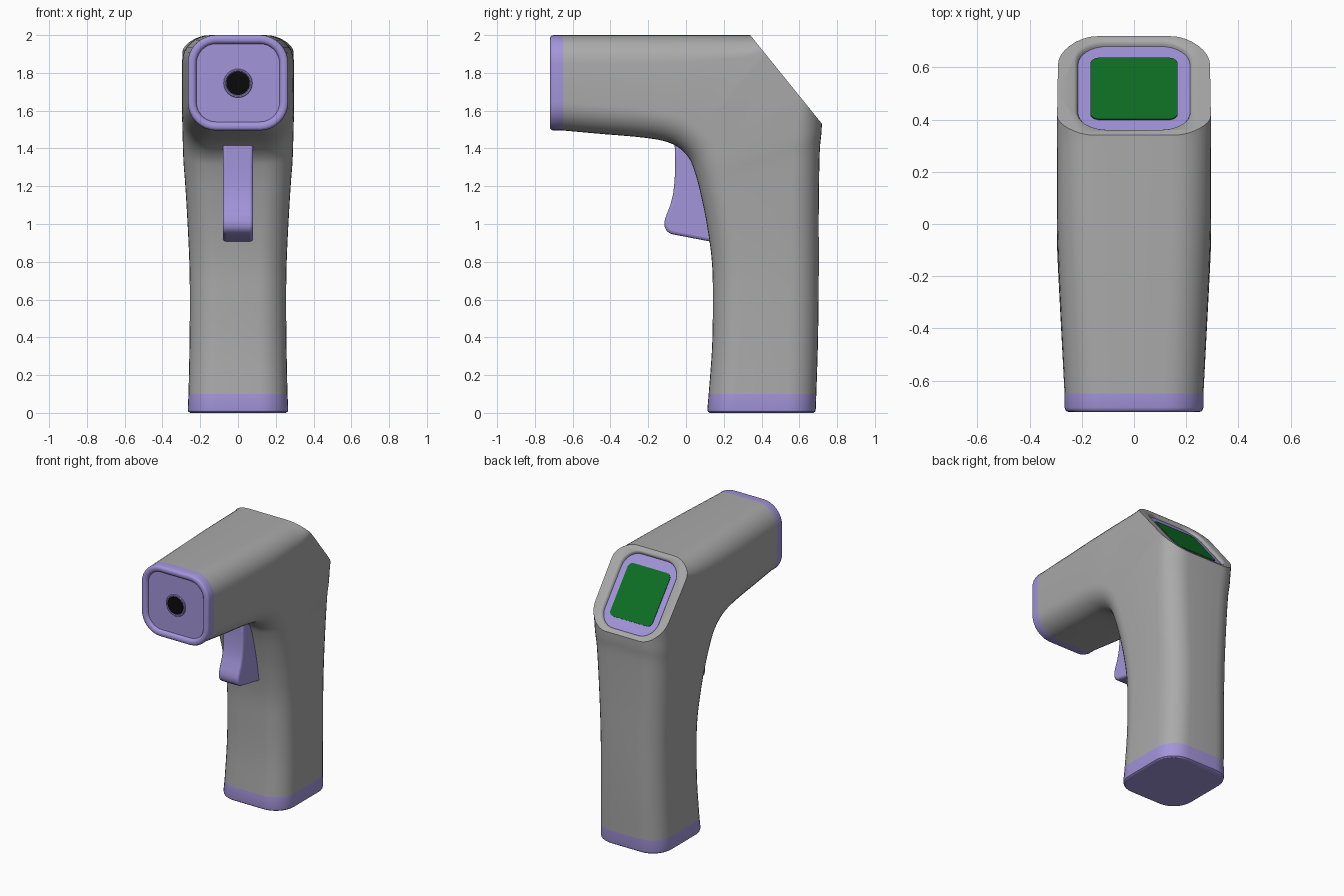
import bpy, bmesh, math
from mathutils import Vector

if "Cube" in bpy.data.objects:
    bpy.data.objects.remove(bpy.data.objects["Cube"])

X, Y, Z = Vector((1, 0, 0)), Vector((0, 1, 0)), Vector((0, 0, 1))


def material(name, rgb):
    m = bpy.data.materials.new(name)
    m.diffuse_color = (*rgb, 1)
    m.use_nodes = True
    m.node_tree.nodes["Principled BSDF"].inputs["Base Color"].default_value = m.diffuse_color
    return m


GREY = material("grey plastic", (0.40, 0.40, 0.40))
PURPLE = material("purple plastic", (0.36, 0.30, 0.70))
GREEN = material("screen green", (0.004, 0.16, 0.018))
BLACK = material("lens black", (0.003, 0.003, 0.003))


def rounded(c, u, v, hw, hh, r, n=8):
    """Rounded rectangle ring around c in the plane u, v."""
    pts = []
    for k, (sx, sy) in enumerate([(1, 1), (-1, 1), (-1, -1), (1, -1)]):
        for i in range(n + 1):
            a = math.pi / 2 * (k + i / n)
            pts.append(c + u * (sx * (hw - r) + r * math.cos(a))
                       + v * (sy * (hh - r) + r * math.sin(a)))
    return pts


def loft_bm(rings):
    bm = bmesh.new()
    vs = [[bm.verts.new(p) for p in ring] for ring in rings]
    n = len(vs[0])
    for a, b in zip(vs, vs[1:]):
        for i in range(n):
            bm.faces.new((a[i], a[(i + 1) % n], b[(i + 1) % n], b[i]))
    bm.faces.new(vs[0][::-1])
    bm.faces.new(vs[-1])
    return bm


def finish(name, bm, mat, angle=35):
    bmesh.ops.recalc_face_normals(bm, faces=bm.faces)
    me = bpy.data.meshes.new(name)
    bm.to_mesh(me)
    bm.free()
    me.materials.append(mat)
    ob = bpy.data.objects.new(name, me)
    bpy.context.collection.objects.link(ob)
    smooth(ob, angle)
    return ob


def smooth(ob, angle=35):
    bpy.ops.object.select_all(action='DESELECT')
    ob.select_set(True)
    bpy.context.view_layer.objects.active = ob
    bpy.ops.object.shade_smooth_by_angle(angle=math.radians(angle))


def catmull(p0, p1, p2, p3, t):
    return [0.5 * (2 * b + (c - a) * t + (2 * a - 5 * b + 4 * c - d) * t * t
                   + (3 * b - a - 3 * c + d) * t ** 3)
            for a, b, c, d in zip(p0, p1, p2, p3)]


# Body: sections given by inner (y, z), outer (y, z), half width
keys = [(-.65, 1.495, -.65, 2, .266), (-.45, 1.477, -.42, 2, .277),
        (-.25, 1.46, -.18, 2, .288), (-.12, 1.44, .06, 2, .295),
        (-.04, 1.405, .34, 2, .295), (.015, 1.35, .72, 2, .293),
        (.045, 1.28, .72, 1.55, .289), (.075, 1.17, .708, 1.38, .28),
        (.11, 1.0, .703, 1.08, .268), (.137, .8, .703, .82, .258),
        (.142, .6, .702, .6, .255), (.138, .35, .698, .35, .257),
        (.12, .1, .69, .1, .262)]
rings = []
last = len(keys) - 1
for i in range(last):
    k = [keys[max(0, min(last, i + j))] for j in (-1, 0, 1, 2)]
    for s in range(8 + (i == last - 1)):
        iy, iz, oy, oz, w = catmull(*k, s / 8)
        a, b = Vector((0, iy, iz)), Vector((0, oy, oz))
        rings.append(rounded((a + b) / 2, X, (b - a).normalized(),
                             w, (b - a).length / 2, .15))
bm = loft_bm(rings)

# Slanted cut at the back corner
V = Vector((0, .38, -.47)).normalized()
N = Vector((0, .47, .38)).normalized()
bmesh.ops.recalc_face_normals(bm, faces=bm.faces)
cut = bmesh.ops.bisect_plane(bm, geom=bm.verts[:] + bm.edges[:] + bm.faces[:],
                             plane_co=Vector((0, .34, 2)), plane_no=N, clear_outer=True)
bmesh.ops.holes_fill(bm, edges=[e for e in bm.edges if e.is_boundary], sides=0)
body = finish("body", bm, GREY)

# Recess for the display, with sloping rim
C = Vector((0, .532, 2 - .47 / .38 * .192))
cutter = finish("recess_cutter", loft_bm([
    rounded(C - N * .03, X, V, .212, .258, .11),
    rounded(C - N * .012, X, V, .216, .262, .114),
    rounded(C - N * .004, X, V, .222, .268, .12),
    rounded(C + N * .002, X, V, .232, .278, .13)]), GREY)
cutter.hide_render = True
mod = body.modifiers.new("recess", 'BOOLEAN')
mod.operation = 'DIFFERENCE'
mod.solver = 'EXACT'
mod.object = cutter
bpy.ops.object.select_all(action='DESELECT')
body.select_set(True)
bpy.context.view_layer.objects.active = body
bpy.ops.object.modifier_apply(modifier=mod.name)
bpy.data.objects.remove(cutter)
smooth(body)

# Display surround and screen
finish("display_surround", loft_bm([
    rounded(C + N * h, X, V, .215, .261, .113) for h in (-.034, -.02)]), PURPLE)
finish("screen", loft_bm([
    rounded(C + N * h, X, V, .167, .187, .035) for h in (-.021, -.016)]), GREEN)

# Front cap with raised rim and sunken panel
prof = [(-.65, 0), (-.703, 0), (-.712, .003), (-.718, .009), (-.72, .017),
        (-.72, .027), (-.717, .036), (-.71, .043), (-.70, .046)]
finish("front_cap", loft_bm([
    rounded(Vector((0, y, 1.7475)), X, Z, .266 - d, .2525 - d, .15 - d)
    for y, d in prof]), PURPLE)

# Lens ring and lens
LC = Vector((0, 0, 1.745))


def circle(r, y, n=40):
    return [LC + Y * y + X * r * math.cos(2 * math.pi * i / n)
            + Z * r * math.sin(2 * math.pi * i / n) for i in range(n)]


finish("lens_ring", loft_bm([circle(r, y) for r, y in
       [(.076, -.695), (.076, -.706), (.073, -.710), (.067, -.710), (.063, -.706)]]), PURPLE)
finish("lens", loft_bm([circle(.062, y) for y in (-.70, -.708)]), BLACK)

# Base cap of the handle
finish("base_cap", loft_bm([
    rounded(Vector((0, (a + b) / 2, z)), X, Y, w, (b - a) / 2, r)
    for z, a, b, w, r in [(.1, .12, .69, .262, .15), (.02, .113, .687, .266, .15),
                          (.007, .116, .684, .263, .147), (0, .126, .674, .253, .137)]]), PURPLE)

# Trigger: side profile extruded across x, edges bevelled
side = [(-.06, 1.43), (-.058, 1.32), (-.06, 1.23), (-.068, 1.16), (-.083, 1.10),
        (-.103, 1.05), (-.114, 1.015), (-.113, .985), (-.102, .962), (-.078, .947),
        (.02, .928), (.125, .908), (.2, .92), (.2, 1.43)]
trigger = finish("trigger", loft_bm([
    [Vector((x, y, z)) for y, z in side] for x in (-.08, .08)]), PURPLE)
bev = trigger.modifiers.new("bevel", 'BEVEL')
bev.width = .016
bev.segments = 3
bev.limit_method = 'ANGLE'
bev.angle_limit = math.radians(60)
